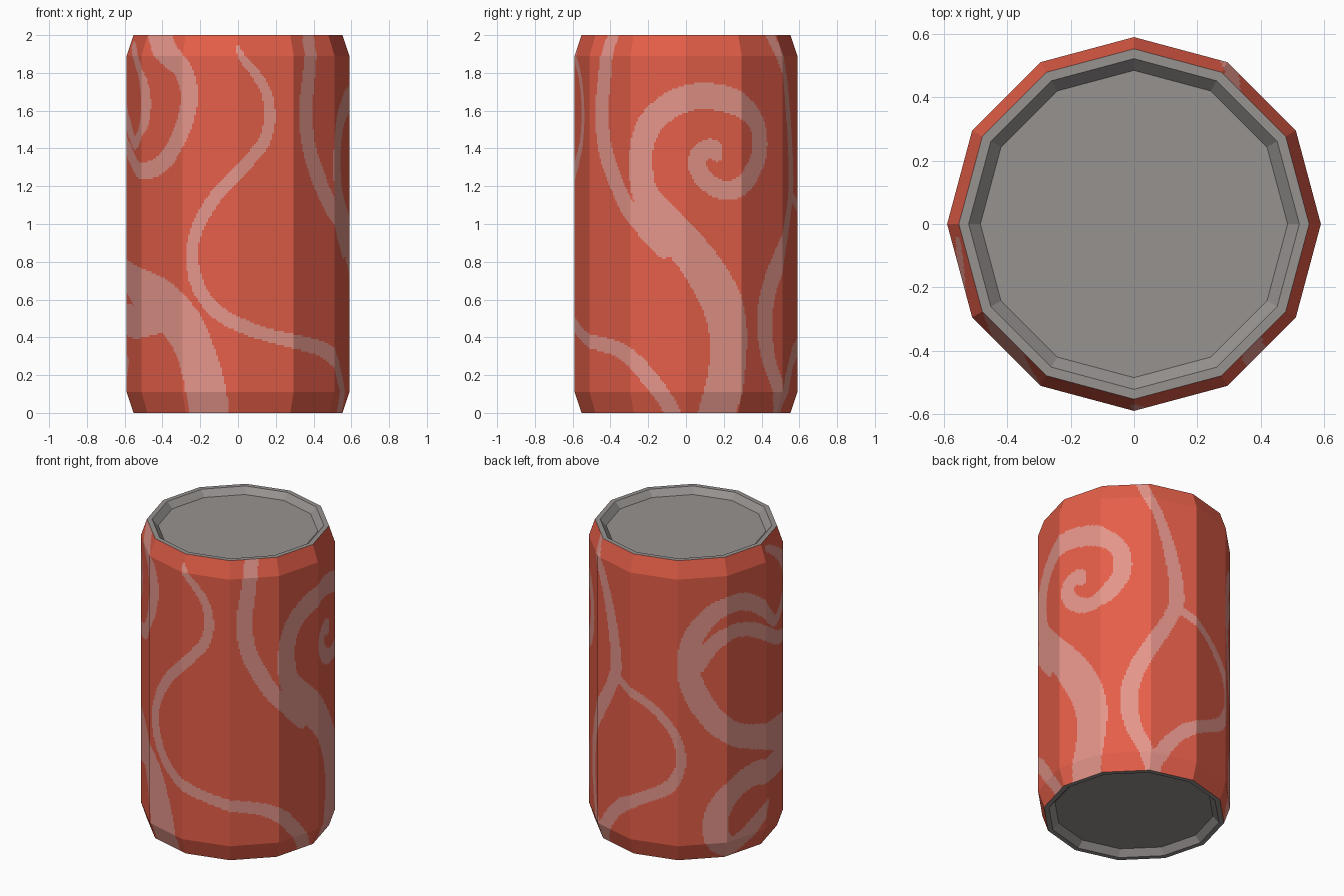
import bpy, bmesh, math

SIDES, COLS, ROWS = 12, 28, 184      # facets, cells per facet, cells up the wall
FACE_W = 0.305                       # width of one facet
R, R_END, BEVEL, H = 0.59, 0.553, 0.11, 2.0
NCOL = SIDES * COLS
DU, DZ = FACE_W / COLS, H / ROWS


def material(name, rgb):
    m = bpy.data.materials.new(name)
    m.diffuse_color = (*rgb, 1)
    return m


red = material("red paint", (0.775, 0.112, 0.065))
pink = material("pale pink swirl", (0.775, 0.300, 0.255))
grey = material("grey metal", (0.305, 0.288, 0.280))


def make_object(name, bm, mats):
    mesh = bpy.data.meshes.new(name)
    bm.to_mesh(mesh)
    bm.free()
    for m in mats:
        mesh.materials.append(m)
    ob = bpy.data.objects.new(name, mesh)
    bpy.context.collection.objects.link(ob)
    return ob


def corner(i, r):
    a = math.tau * i / SIDES
    return r * math.cos(a), r * math.sin(a)


def wall_point(col, r):
    """Point on the flat-sided wall at a column number."""
    i, t = divmod(col, COLS)
    t /= COLS
    (x0, y0), (x1, y1) = corner(i, r), corner(i + 1, r)
    return x0 + (x1 - x0) * t, y0 + (y1 - y0) * t


painted = set()


def stroke(pts):
    """Mark wall cells under a smooth brush stroke.
    Points are (facet position, height, half width); facet 0 = +x, 9 = front."""
    for k in range(len(pts) - 1):
        p0, p1 = pts[max(k - 1, 0)], pts[k]
        p2, p3 = pts[k + 1], pts[min(k + 2, len(pts) - 1)]
        n = int(math.hypot((p2[0] - p1[0]) * FACE_W, p2[1] - p1[1]) / 0.006) + 2
        for j in range(n + 1):
            t = j / n
            s, z, w = (0.5 * (2 * b + (c - a) * t + (2 * a - 5 * b + 4 * c - d) * t * t
                              + (3 * b - a - 3 * c + d) * t ** 3)
                       for a, b, c, d in zip(p0, p1, p2, p3))
            u = s * FACE_W
            for col in range(int((u - w) / DU) - 1, int((u + w) / DU) + 2):
                for row in range(max(0, int((z - w) / DZ) - 1),
                                 min(ROWS, int((z + w) / DZ) + 2)):
                    if ((col + .5) * DU - u) ** 2 + ((row + .5) * DZ - z) ** 2 < w * w:
                        painted.add((col % NCOL, row))


# front wavy stroke
stroke([(9, 1.93, .012), (9.1, 1.87, .02), (9.35, 1.78, .026), (9.52, 1.68, .028),
        (9.57, 1.56, .03), (9.47, 1.44, .033), (9.24, 1.35, .033), (9, 1.27, .033),
        (8.72, 1.19, .035), (8.45, 1.08, .035), (8.25, .96, .033), (8.18, .85, .033),
        (8.23, .72, .036), (8.4, .61, .037), (8.67, .525, .038), (9, .47, .038),
        (9.5, .415, .035), (10, .38, .038), (10.6, .345, .04), (11, .29, .045),
        (11.33, .19, .045), (11.6, .08, .045), (11.78, -.02, .045)])
# right side spiral
stroke([(12.55, -.05, .11), (12.7, .15, .105), (12.77, .3, .105), (12.76, .45, .11),
        (12.62, .6, .112), (12.22, .8, .105), (11.66, 1.0, .095), (11.3, 1.14, .075),
        (11.2, 1.25, .068), (11.2, 1.4, .065), (11.36, 1.53, .068), (11.73, 1.63, .07),
        (12.17, 1.675, .07), (12.58, 1.67, .07), (12.98, 1.63, .065), (13.33, 1.55, .055),
        (13.44, 1.45, .055), (13.4, 1.35, .055), (13.16, 1.24, .055), (12.88, 1.185, .05),
        (12.61, 1.185, .05), (12.34, 1.235, .05), (12.2, 1.31, .05), (12.27, 1.38, .05),
        (12.47, 1.4, .05), (12.55, 1.36, .03)])
# strand joining the right spiral from the top
stroke([(10.47, 2.03, .045), (10.4, 1.85, .045), (10.3, 1.6, .05), (10.38, 1.4, .05),
        (10.6, 1.25, .05), (10.85, 1.12, .05), (11.2, 1.0, .05), (11.6, .87, .05)])
# large left loop rising from the front bottom
stroke([(8.48, -.05, .115), (8.4, .15, .11), (8.25, .3, .108), (8.0, .45, .12),
        (7.6, .56, .13), (7.0, .63, .13), (6.2, .71, .09), (5.3, .80, .075),
        (4.75, .93, .075), (4.4, 1.1, .075), (4.22, 1.27, .07), (4.27, 1.45, .068),
        (4.5, 1.58, .065), (4.85, 1.67, .06), (5.3, 1.69, .058), (5.8, 1.62, .05),
        (6.25, 1.49, .04), (6.6, 1.43, .035), (7, 1.52, .04), (7.1, 1.66, .04),
        (6.9, 1.8, .04), (6.5, 1.9, .03), (6.2, 1.95, .02)])
# front left ring
stroke([(7.3, 2.03, .09), (7.55, 1.92, .07), (7.95, 1.83, .058), (8.12, 1.7, .05),
        (8.05, 1.56, .05), (7.85, 1.43, .052), (7.5, 1.32, .05), (7.0, 1.28, .045),
        (6.6, 1.31, .045), (6.2, 1.38, .045), (5.6, 1.48, .045), (5.07, 1.5, .05),
        (4.7, 1.43, .05), (4.4, 1.3, .05)])
# low left curl
stroke([(7.4, .52, .1), (6.7, .48, .09), (6.2, .49, .085), (5.6, .5, .08),
        (5.1, .43, .08), (4.8, .3, .08), (4.8, .15, .08), (5.1, .07, .07),
        (5.5, .12, .06), (5.85, .2, .05), (6.07, .27, .03)])
# back strand from top to bottom
stroke([(1.8, 2.03, .035), (1.95, 1.9, .035), (2.2, 1.75, .035), (2.45, 1.5, .045),
        (2.57, 1.22, .05), (2.4, 1.06, .045), (2.1, .9, .05), (1.78, .73, .055),
        (1.6, .58, .055), (1.56, .45, .055), (1.65, .3, .05), (1.85, .16, .045),
        (2.12, -.02, .05)])
# back branch
stroke([(2.55, 1.16, .03), (2.95, 1.1, .03), (3.43, 1.02, .028), (3.75, .93, .03),
        (3.97, .83, .03), (4.07, .7, .03), (4.0, .58, .035), (3.75, .48, .04),
        (3.2, .39, .04), (2.75, .31, .045), (2.4, .2, .045), (2.1, .05, .05)])

# can wall: twelve flat facets with tapered ends
bm = bmesh.new()
rings = []
for row in range(ROWS + 1):
    z = row * DZ
    if row == round(BEVEL / DZ):
        z = BEVEL
    if row == ROWS - round(BEVEL / DZ):
        z = H - BEVEL
    r = R_END + (R - R_END) * min(1, z / BEVEL, (H - z) / BEVEL)
    rings.append([bm.verts.new((*wall_point(c, r), z)) for c in range(NCOL)])
for row in range(ROWS):
    lo, hi = rings[row], rings[row + 1]
    for c in range(NCOL):
        d = (c + 1) % NCOL
        f = bm.faces.new((lo[c], lo[d], hi[d], hi[c]))
        f.material_index = int((c, row) in painted)
make_object("can_wall", bm, [red, pink])


# recessed metal ends
def can_end(name, z, inward):
    bm = bmesh.new()
    loops = [[bm.verts.new((*corner(i, r), z + inward * depth)) for i in range(SIDES)]
             for r, depth in ((R_END, 0), (0.522, 0), (0.485, 0.04))]
    for a, b in zip(loops, loops[1:]):
        for i in range(SIDES):
            j = (i + 1) % SIDES
            q = (a[i], a[j], b[j], b[i])
            bm.faces.new(q if inward < 0 else q[::-1])
    bm.faces.new(loops[-1] if inward < 0 else loops[-1][::-1])
    make_object(name, bm, [grey])


can_end("can_lid", H, -1)
can_end("can_base", 0, 1)
